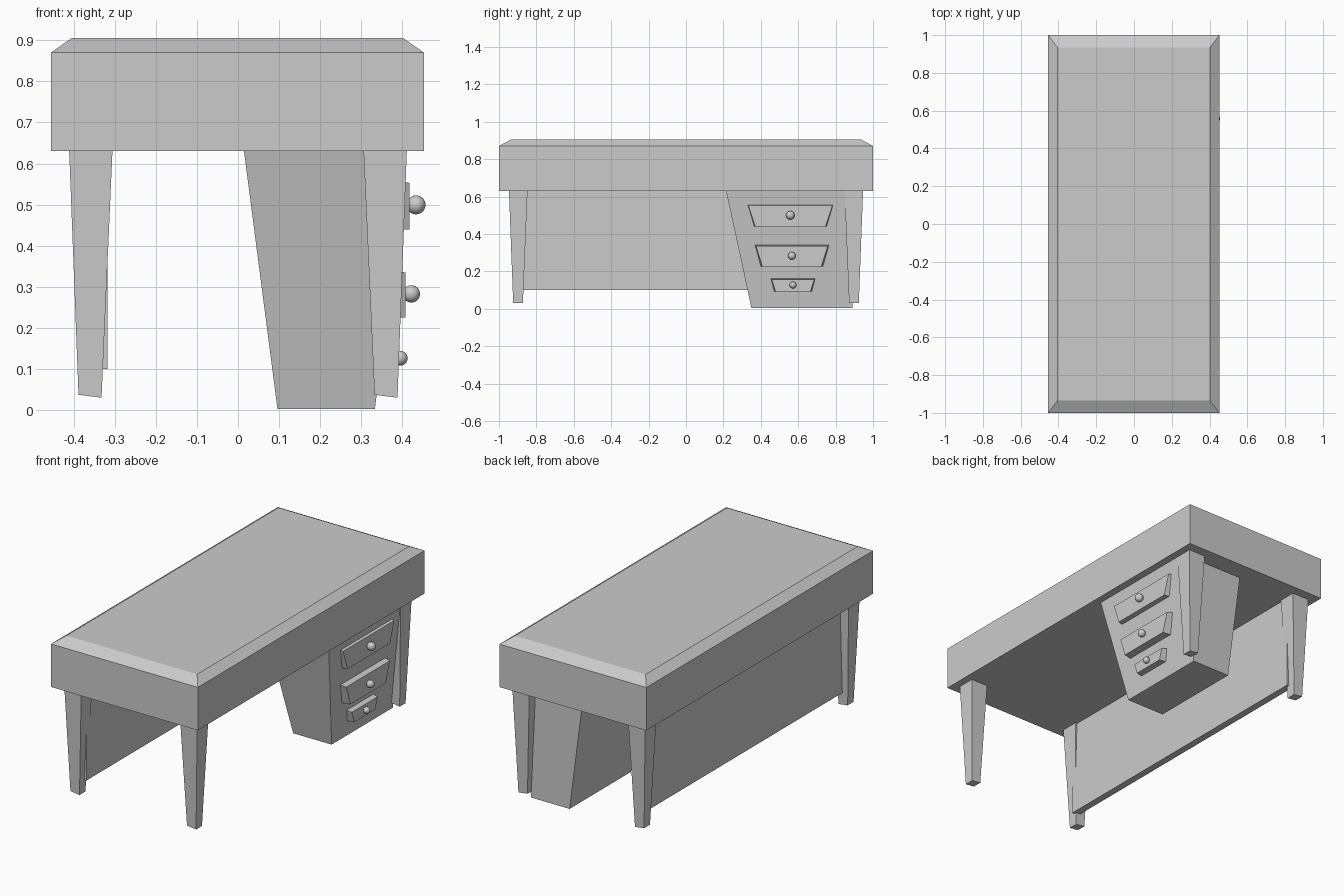
import bpy
import bmesh

cube = bpy.data.objects.get("Cube")
if cube:
    bpy.data.objects.remove(cube, do_unlink=True)

# One plain grey for the whole desk
GREY = (0.6, 0.6, 0.6, 1)
grey = bpy.data.materials.new("plain_grey")
grey.use_nodes = True
grey.diffuse_color = GREY
grey.node_tree.nodes["Principled BSDF"].inputs["Base Color"].default_value = GREY


def add_object(name, bm):
    bmesh.ops.recalc_face_normals(bm, faces=bm.faces)
    mesh = bpy.data.meshes.new(name)
    bm.to_mesh(mesh)
    bm.free()
    mesh.materials.append(grey)
    obj = bpy.data.objects.new(name, mesh)
    bpy.context.collection.objects.link(obj)
    return obj


def loft(name, rings):
    """Closed solid through matching rings of points."""
    bm = bmesh.new()
    loops = [[bm.verts.new(p) for p in ring] for ring in rings]
    bm.faces.new(loops[0])
    bm.faces.new(loops[-1])
    for low, high in zip(loops, loops[1:]):
        n = len(low)
        for i in range(n):
            j = (i + 1) % n
            bm.faces.new((low[i], low[j], high[j], high[i]))
    return add_object(name, bm)


def rect(x0, x1, y0, y1, z):
    return [(x0, y0, z), (x1, y0, z), (x1, y1, z), (x0, y1, z)]


# Thick tabletop with a chamfered upper edge
loft("tabletop", [rect(-0.455, 0.452, -1, 1, 0.63),
                  rect(-0.455, 0.452, -1, 1, 0.87),
                  rect(-0.405, 0.402, -0.935, 0.935, 0.905)])

# Four tapered legs, their feet cut at a slight slant
for side, sx in (("left", 1), ("right", -1)):
    for end, sy in (("front", -1), ("back", 1)):
        foot = rect(sx * 0.36 - 0.028, sx * 0.36 + 0.028,
                    sy * 0.898 - 0.026, sy * 0.898 + 0.026, 0.034)
        foot = [(x, y, z - 0.13 * (x - sx * 0.36)) for x, y, z in foot]
        top = rect(sx * 0.358 - 0.053, sx * 0.358 + 0.053,
                   sy * 0.897 - 0.05, sy * 0.897 + 0.05, 0.64)
        loft(f"{end}_{side}_leg", [foot, top])

# Long panel between the legs on the side away from the drawers
loft("modesty_panel", [rect(-0.357, -0.317, -0.885, 0.885, 0.1),
                       rect(-0.357, -0.317, -0.885, 0.885, 0.64)])

# Tapered drawer pedestal
loft("drawer_pedestal", [rect(0.096, 0.333, 0.35, 0.89, 0.003),
                         rect(0.014, 0.411, 0.213, 0.89, 0.635)])


# Drawer fronts narrowing downward, each with a round knob
def drawer(name, x, y, z0, z1, half_low, half_high, knob_r):
    def outline(px, grow):
        return [(px, y - half_low - grow, z0), (px, y + half_low + grow, z0),
                (px, y + half_high + grow, z1 + grow),
                (px, y - half_high - grow, z1 + grow)]
    loft(name + "_drawer", [outline(x - 0.06, 0.011), outline(x, 0)])
    bm = bmesh.new()
    bmesh.ops.create_uvsphere(bm, u_segments=24, v_segments=16, radius=knob_r)
    bmesh.ops.translate(bm, verts=bm.verts,
                        vec=(x + 0.7 * knob_r, y, (z0 + z1) / 2 + 0.003))
    for face in bm.faces:
        face.smooth = True
    add_object(name + "_knob", bm)


drawer("top", 0.417, 0.558, 0.44, 0.553, 0.188, 0.225, 0.023)
drawer("middle", 0.407, 0.566, 0.225, 0.335, 0.157, 0.192, 0.021)
drawer("bottom", 0.382, 0.572, 0.092, 0.155, 0.093, 0.113, 0.018)
